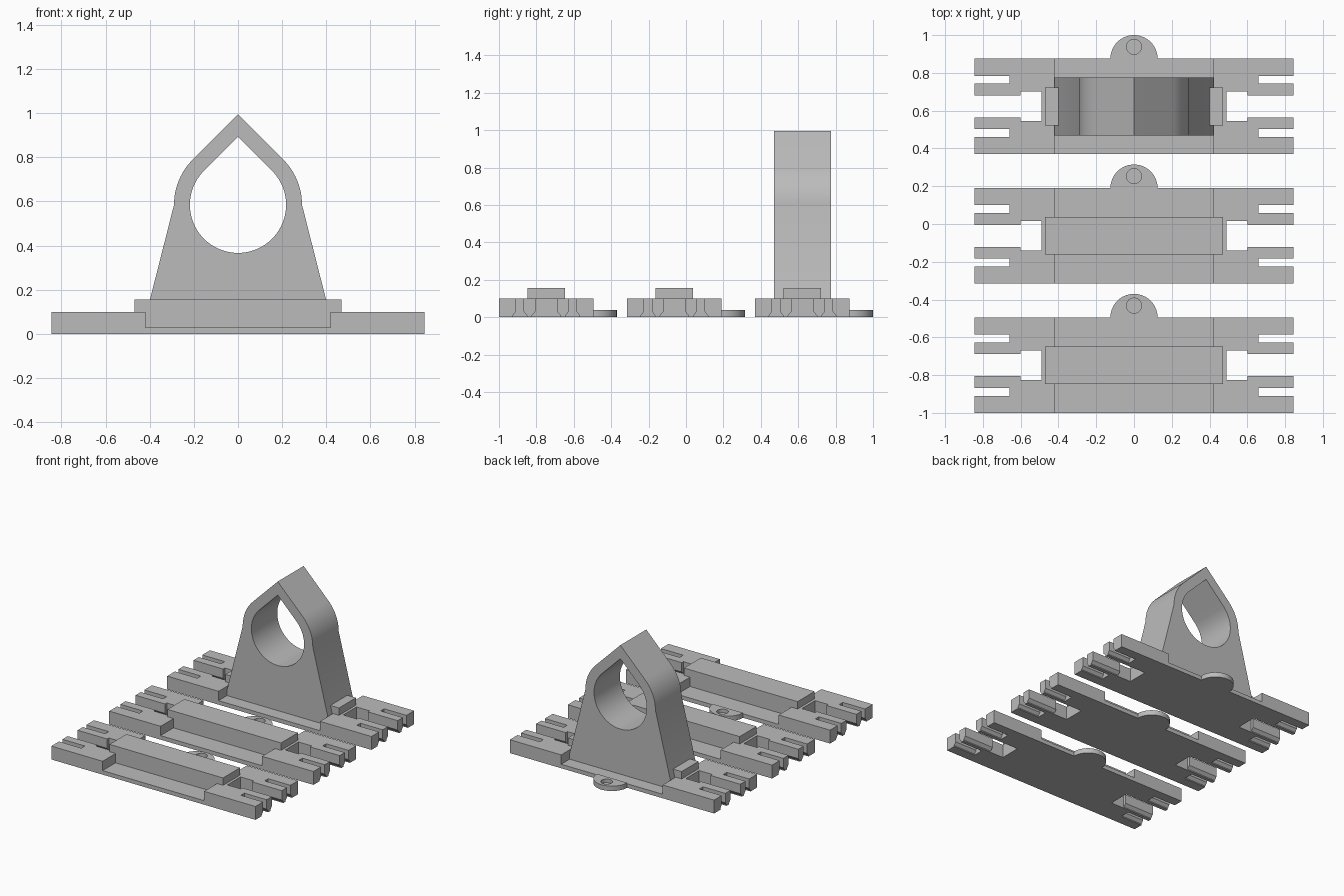
import bpy, bmesh, math

if "Cube" in bpy.data.objects:
    bpy.data.objects.remove(bpy.data.objects["Cube"])

grey = bpy.data.materials.new("grey plastic")
grey.diffuse_color = (0.5, 0.5, 0.5, 1)
grey.use_nodes = True
grey.node_tree.nodes["Principled BSDF"].inputs["Base Color"].default_value = grey.diffuse_color


def prism(name, profile, axis, lo, hi):
    """Extrude a closed 2D profile along an axis from lo to hi."""
    place = {"x": lambda a, b, t: (t, a, b),
             "y": lambda a, b, t: (a, t, b),
             "z": lambda a, b, t: (a, b, t)}[axis]
    bm = bmesh.new()
    low = [bm.verts.new(place(a, b, lo)) for a, b in profile]
    high = [bm.verts.new(place(a, b, hi)) for a, b in profile]
    bm.faces.new(low)
    bm.faces.new(high)
    n = len(profile)
    for i in range(n):
        j = (i + 1) % n
        bm.faces.new((low[i], low[j], high[j], high[i]))
    bmesh.ops.recalc_face_normals(bm, faces=bm.faces)
    mesh = bpy.data.meshes.new(name)
    bm.to_mesh(mesh)
    bm.free()
    mesh.materials.append(grey)
    ob = bpy.data.objects.new(name, mesh)
    bpy.context.collection.objects.link(ob)
    return ob


def box(name, x0, x1, y0, y1, z0, z1):
    return prism(name, [(x0, y0), (x1, y0), (x1, y1), (x0, y1)], "z", z0, z1)


def activate(ob):
    bpy.ops.object.select_all(action="DESELECT")
    ob.select_set(True)
    bpy.context.view_layer.objects.active = ob


def cut(ob, cutter):
    mod = ob.modifiers.new("cut", "BOOLEAN")
    mod.operation = "DIFFERENCE"
    mod.solver = "EXACT"
    mod.object = cutter
    activate(ob)
    bpy.ops.object.modifier_apply(modifier=mod.name)
    bpy.data.objects.remove(cutter)


def smooth(ob):
    activate(ob)
    bpy.ops.object.shade_smooth_by_angle(angle=math.radians(30))


def arc(cx, cy, r, a0, a1, n):
    return [(cx + r * math.cos(math.radians(a0 + (a1 - a0) * i / n)),
             cy + r * math.sin(math.radians(a0 + (a1 - a0) * i / n)))
            for i in range(n + 1)]


def slot(y, half, flare, x0, x1):
    """Cutter along x for a slot that widens at its bottom edge."""
    w, z = half + flare, 0.03
    return prism("slot_cutter", [(y - w, -0.01), (y + w, -0.01), (y + w, 0.008),
                                 (y + half, z), (y + half, 0.2),
                                 (y - half, 0.2), (y - half, z), (y - w, 0.008)],
                 "x", x0, x1)


HALF = 0.2525   # half depth of a base
END = 0.845     # half length of a base

# Base plate: lowered middle, pronged ends
base = box("base_plate", -END, END, -HALF, HALF, 0, 0.10)
cut(base, box("recess_cutter", -0.42, 0.42, -0.4, 0.4, 0.03, 0.3))
for s in (-1, 1):
    def span(a, b):
        return sorted((s * a, s * b))
    cut(base, box("pocket_cutter", *span(0.49, 0.60), -0.078, 0.078, -0.1, 0.3))
    cut(base, slot(0, 0.058, 0.019, *span(0.595, 1.0)))
    for y in (-0.141, 0.141):
        cut(base, slot(y, 0.021, 0.017, *span(0.66, 1.0)))

# Raised bar across the middle
bar = box("raised_bar", -0.47, 0.47, -0.10, 0.10, 0.02, 0.155)

# Half-round tab with a shallow round socket
tab = prism("round_tab", arc(0, HALF, 0.125, 0, 180, 32), "z", 0, 0.037)
cut(tab, prism("socket_cutter", arc(0, HALF + 0.063, 0.04, 0, 348.75, 31), "z", 0.01, 0.1))
smooth(tab)

# Three identical bases in a row
rows = (-0.7475, -0.0625, 0.6225)
for part in (base, bar, tab):
    part.location.y = rows[0]
    for y in rows[1:]:
        copy = part.copy()
        copy.location.y = y
        bpy.context.collection.objects.link(copy)

# Pointed ring support on the rear base
CZ = 0.585
outer = ([(-0.432, 0.025), (0.432, 0.025)] + arc(0, CZ, 0.29, 0, 45, 12)
         + [(0, CZ + 0.29 * math.sqrt(2))] + arc(0, CZ, 0.29, 135, 180, 12))
support = prism("ring_support", outer, "y", rows[2] - 0.153, rows[2] + 0.153)
teardrop = arc(0, CZ, 0.218, 135, 405, 64) + [(0, CZ + 0.218 * math.sqrt(2))]
cut(support, prism("ring_cutter", teardrop, "y", 0, 1.5))
smooth(support)
